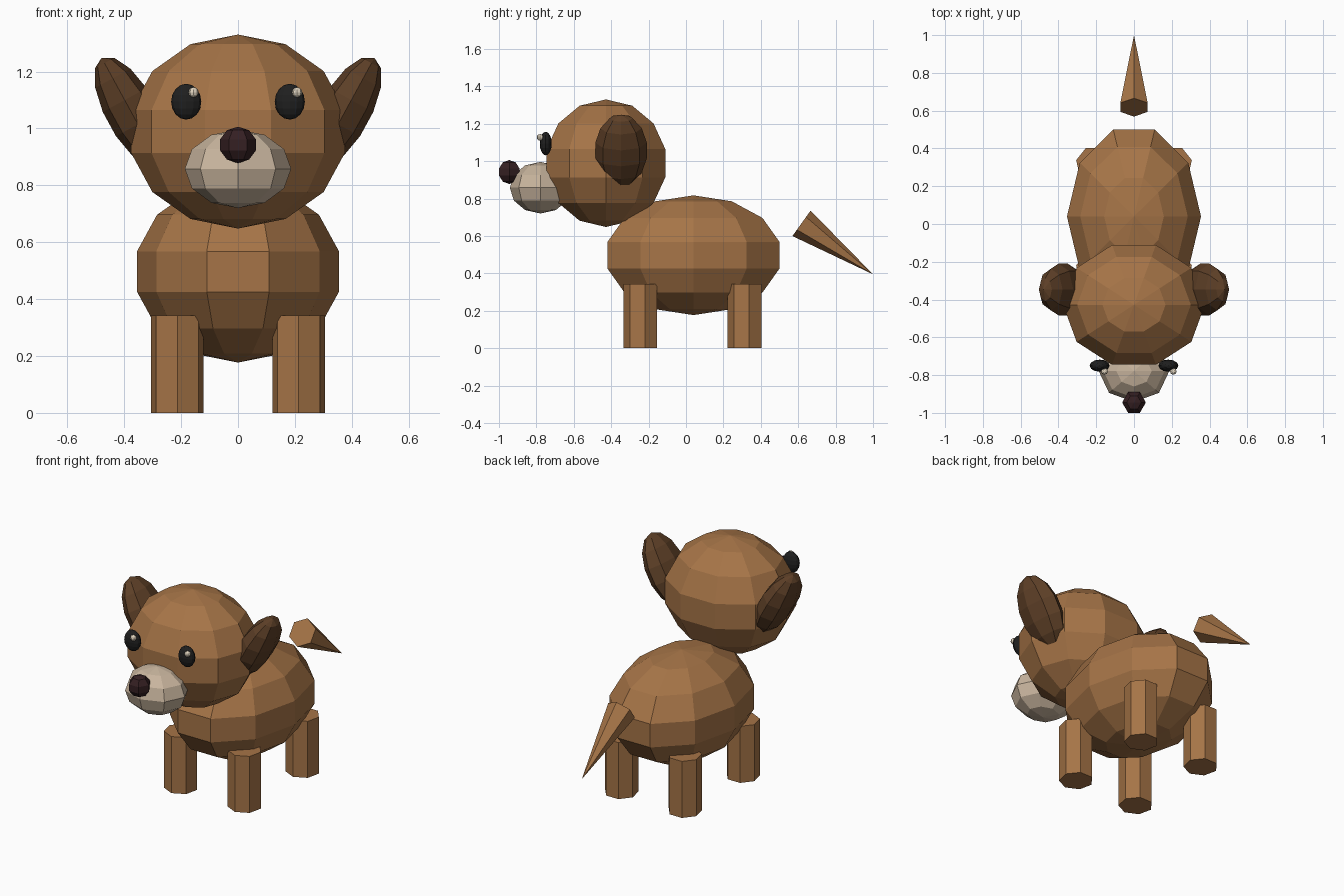
import bpy
import bmesh
from math import sin, cos, pi
from mathutils import Matrix, Vector, Euler

cube = bpy.data.objects.get("Cube")
if cube:
    bpy.data.objects.remove(cube, do_unlink=True)


def material(name, rgb):
    mat = bpy.data.materials.new(name)
    mat.use_nodes = True
    color = (*rgb, 1.0)
    mat.diffuse_color = color
    mat.node_tree.nodes["Principled BSDF"].inputs["Base Color"].default_value = color
    return mat


FUR = material("brown fur", (0.38, 0.175, 0.063))
DARK_FUR = material("dark brown fur", (0.11, 0.05, 0.02))
CREAM = material("cream", (0.58, 0.46, 0.34))
NOSE = material("dark nose", (0.035, 0.014, 0.016))
BLACK = material("eye black", (0.014, 0.014, 0.014))
GLINT = material("eye glint", (0.75, 0.66, 0.52))


def finish(bm, name, mat, matrix):
    """Turn a bmesh into a flat shaded object placed by the matrix."""
    bmesh.ops.transform(bm, matrix=matrix, verts=bm.verts)
    bmesh.ops.recalc_face_normals(bm, faces=bm.faces)
    mesh = bpy.data.meshes.new(name)
    bm.to_mesh(mesh)
    bm.free()
    mesh.materials.append(mat)
    obj = bpy.data.objects.new(name, mesh)
    bpy.context.collection.objects.link(obj)
    return obj


def ellipsoid(name, mat, center, radii, segments, rows, tilt=0.0):
    """Faceted ball with poles on z and a first corner on +x."""
    bm = bmesh.new()
    top, bottom = bm.verts.new((0, 0, 1)), bm.verts.new((0, 0, -1))
    rings = []
    for r in range(1, rows):
        a = pi * r / rows
        rings.append([bm.verts.new((sin(a) * cos(2 * pi * s / segments),
                                    sin(a) * sin(2 * pi * s / segments), cos(a)))
                      for s in range(segments)])
    for s in range(segments):
        n = (s + 1) % segments
        bm.faces.new((top, rings[0][s], rings[0][n]))
        bm.faces.new((bottom, rings[-1][n], rings[-1][s]))
        for upper, lower in zip(rings, rings[1:]):
            bm.faces.new((upper[s], lower[s], lower[n], upper[n]))
    place = Matrix.LocRotScale(Vector(center), Euler((0, tilt, 0)), Vector(radii))
    return finish(bm, name, mat, place)


def prism(name, mat, base, tip, radius, tip_radius, sides, first_angle):
    """Prism or cone from base to tip, both lying in one x plane."""
    bm = bmesh.new()
    base, tip = Vector(base), Vector(tip)
    axis = (tip - base).normalized()
    across = Vector((1, 0, 0))
    up = axis.cross(across)
    corners = [across * cos(first_angle + 2 * pi * i / sides)
               + up * sin(first_angle + 2 * pi * i / sides) for i in range(sides)]
    low = [bm.verts.new(base + c * radius) for c in corners]
    bm.faces.new(low)
    if tip_radius:
        high = [bm.verts.new(tip + c * tip_radius) for c in corners]
        bm.faces.new(high)
    else:
        high = [bm.verts.new(tip)] * sides
    for i in range(sides):
        j = (i + 1) % sides
        ring = [low[i], low[j], high[j]]
        bm.faces.new(ring + [high[i]] if tip_radius else ring)
    return finish(bm, name, mat, Matrix.Identity(4))


# Body and head
ellipsoid("body", FUR, (0, 0.04, 0.497), (0.364, 0.496, 0.32), 10, 7)
ellipsoid("head", FUR, (0, -0.428, 0.989), (0.385, 0.342, 0.341), 10, 7)

# Muzzle and nose
ellipsoid("muzzle", CREAM, (0, -0.778, 0.858), (0.187, 0.164, 0.138), 8, 6)
ellipsoid("nose", NOSE, (0, -0.945, 0.942), (0.066, 0.066, 0.064), 6, 5)

# Paired parts
for side, label in ((1, "left"), (-1, "right")):
    ellipsoid(label + "_ear", DARK_FUR, (side * 0.375, -0.347, 1.057),
              (0.09, 0.141, 0.218), 8, 7, tilt=side * 0.5)
    ellipsoid(label + "_eye", BLACK, (side * 0.182, -0.75, 1.094),
              (0.053, 0.032, 0.063), 12, 8)
    ellipsoid(label + "_eye_glint", GLINT, (side * 0.182 + 0.026, -0.78, 1.127),
              (0.018, 0.018, 0.018), 8, 6)
    for end, y in (("front", -0.24), ("back", 0.317)):
        prism(f"{end}_{label}_leg", FUR, (side * 0.2135, y, 0),
              (side * 0.2135, y, 0.343), 0.095, 0.095, 7, -pi / 2)

# Tail
prism("tail", FUR, (0, 0.6175, 0.6675), (0, 1.0, 0.395), 0.0835, 0, 6, pi / 2)
